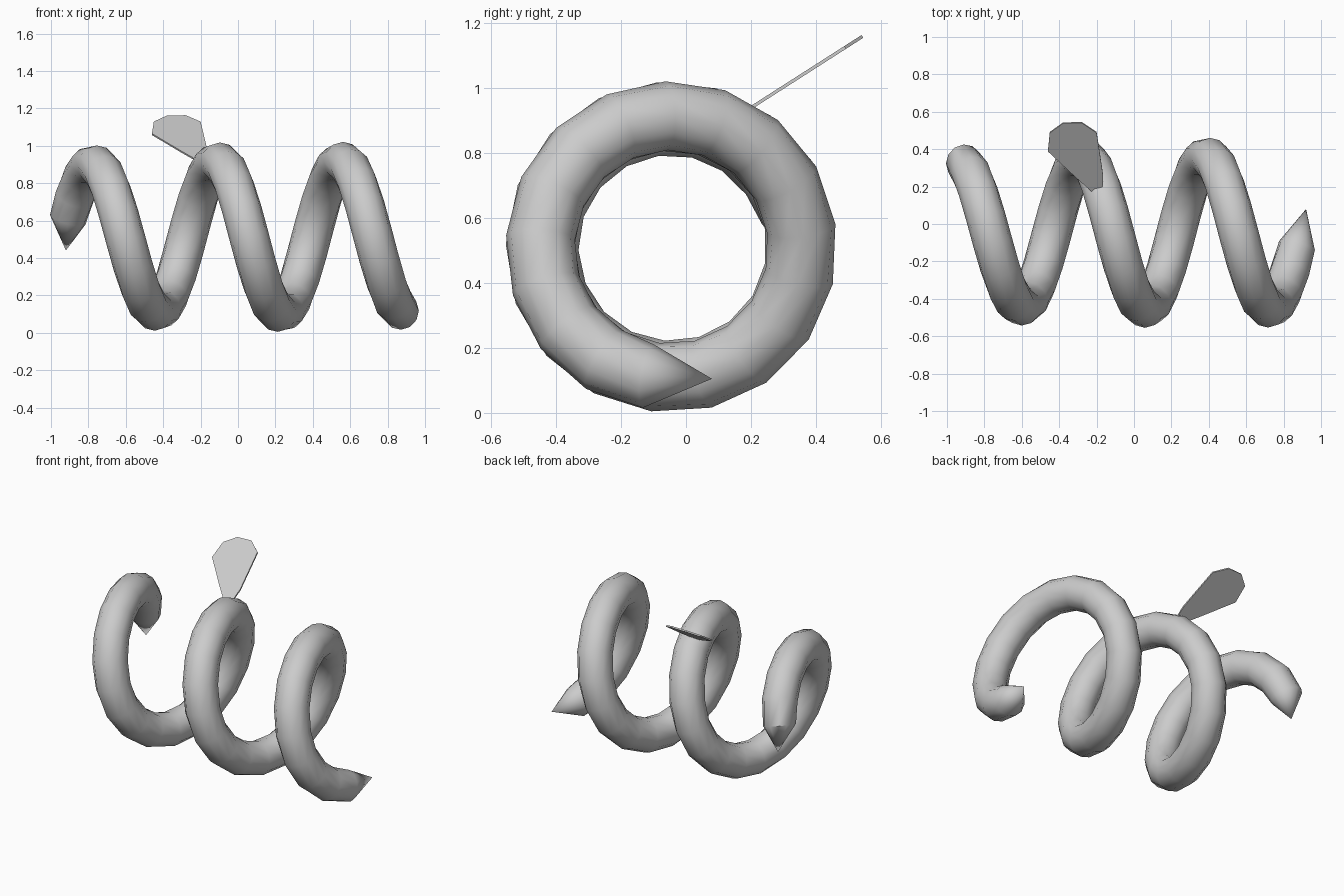
import bpy, bmesh, math
from mathutils import Vector

if "Cube" in bpy.data.objects:
    bpy.data.objects.remove(bpy.data.objects["Cube"])

SIDES, STEPS = 12, 46
PITCH, TUBE = 0.664, 0.106
T0, T1 = math.radians(-76), math.radians(720 + 170)


def finish(bm, name):
    bmesh.ops.recalc_face_normals(bm, faces=bm.faces)
    mesh = bpy.data.meshes.new(name)
    bm.to_mesh(mesh)
    bm.free()
    ob = bpy.data.objects.new(name, mesh)
    bpy.context.collection.objects.link(ob)
    return ob


def helix(t):
    # coil runs along x; the radius widens very slightly to the right
    f = (t - T0) / (T1 - T0)
    r = 0.386 + 0.018 * min(1, 2 * f)
    return Vector((-0.77 + PITCH * t / math.tau,
                   -0.045 - r * math.sin(t), 0.511 + r * math.cos(t)))


# Coiled tendril: rings swept along the helix, closed by pointed tips
bm = bmesh.new()
rings = []
for i in range(STEPS + 1):
    t = T0 + (T1 - T0) * i / STEPS
    c = helix(t)
    tangent = (helix(t + 0.01) - helix(t - 0.01)).normalized()
    out = Vector((0, -math.sin(t), math.cos(t)))
    side = tangent.cross(out).normalized()
    rad = TUBE * (0.93 if i in (0, STEPS) else 1)
    rings.append([bm.verts.new(c + rad * (math.cos(a) * out + math.sin(a) * side))
                  for a in (math.tau * k / SIDES for k in range(SIDES))])
for a, b in zip(rings, rings[1:]):
    for k in range(SIDES):
        n = (k + 1) % SIDES
        bm.faces.new((a[k], a[n], b[n], b[k]))
for ring, tip in ((rings[0], (-0.92, 0.36, 0.44)), (rings[-1], (0.92, 0.08, 0.105))):
    v = bm.verts.new(tip)
    for k in range(SIDES):
        bm.faces.new((ring[k], ring[(k + 1) % SIDES], v))
tendril = finish(bm, "coiled_tendril")
bpy.context.view_layer.objects.active = tendril
tendril.select_set(True)
bpy.ops.object.shade_smooth_by_angle(angle=math.radians(40))

# Leaf: thin flat blade leaning backwards from the middle coil
outline = [(-0.17, 0.18), (-0.22, 0.17), (-0.31, 0.25), (-0.46, 0.39), (-0.45, 0.49),
           (-0.38, 0.54), (-0.28, 0.543), (-0.20, 0.49), (-0.18, 0.36), (-0.165, 0.26)]
bm = bmesh.new()
SLOPE = 0.64
off = Vector((0, -SLOPE, 1)).normalized() * 0.005
layers = [[bm.verts.new(Vector((x, y, 0.933 + (y - 0.19) * SLOPE)) + s * off)
           for x, y in outline] for s in (-1, 1)]
for layer in layers:
    bm.faces.new(layer)
for k in range(len(outline)):
    n = (k + 1) % len(outline)
    bm.faces.new((layers[0][k], layers[0][n], layers[1][n], layers[1][k]))
finish(bm, "leaf")
